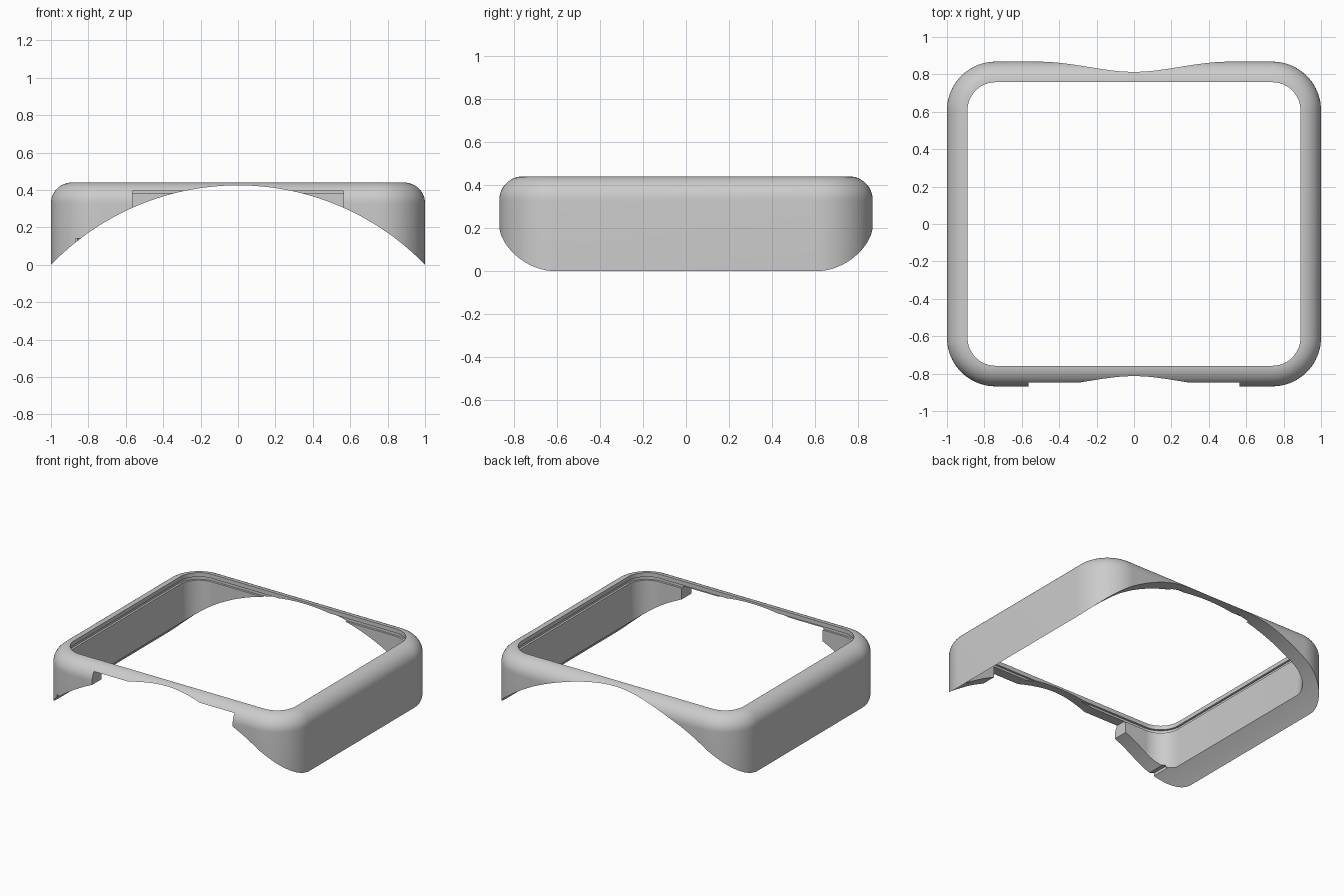
import bpy, bmesh
from math import sin, cos, pi, sqrt
from mathutils import Matrix, Vector

if "Cube" in bpy.data.objects:
    bpy.data.objects.remove(bpy.data.objects["Cube"])

HALF_X, HALF_Y, TOP = 1.0, 0.868, 0.44
CORNER, WALL = 0.26, 0.11
ARCH_TOP = 0.425

grey = bpy.data.materials.new("light_grey")
grey.use_nodes = True
colour = (0.6, 0.6, 0.6, 1)
grey.diffuse_color = colour
grey.node_tree.nodes["Principled BSDF"].inputs["Base Color"].default_value = colour


def make_object(name, bm):
    bmesh.ops.recalc_face_normals(bm, faces=bm.faces)
    mesh = bpy.data.meshes.new(name)
    bm.to_mesh(mesh)
    bm.free()
    obj = bpy.data.objects.new(name, mesh)
    mesh.materials.append(grey)
    bpy.context.collection.objects.link(obj)
    return obj


def rounded_loop(bm, inset, z, steps=20):
    """One rounded rectangle of vertices, inset from the outer outline."""
    loop = []
    for quarter, (sx, sy) in enumerate([(1, 1), (-1, 1), (-1, -1), (1, -1)]):
        for i in range(steps + 1):
            a = (quarter + i / steps) * pi / 2
            r = CORNER - inset
            loop.append(bm.verts.new((sx * (HALF_X - CORNER) + r * cos(a),
                                      sy * (HALF_Y - CORNER) + r * sin(a), z)))
    return loop


def box(name, low, high):
    bm = bmesh.new()
    low, high = Vector(low), Vector(high)
    size = Matrix.Diagonal((*(high - low), 1))
    bmesh.ops.create_cube(bm, size=1, matrix=Matrix.Translation((low + high) / 2) @ size)
    return make_object(name, bm)


# Wall section: outer side, rounded top edge, inner side with a shallow groove
section = [(0, -0.05)]
for i in range(13):
    a = i / 12 * pi / 2
    section.append((WALL * (1 - cos(a)), TOP - WALL + WALL * sin(a)))
section += [(WALL, 0.41), (WALL - 0.015, 0.41), (WALL - 0.015, 0.385),
            (WALL, 0.385), (WALL, -0.05)]

# Frame swept around the rounded rectangle
bm = bmesh.new()
loops = [rounded_loop(bm, inset, z) for inset, z in section]
count = len(loops[0])
for k, loop in enumerate(loops):
    following = loops[(k + 1) % len(loops)]
    for i in range(count):
        j = (i + 1) % count
        bm.faces.new((loop[i], loop[j], following[j], following[i]))
frame = make_object("bezel_frame", bm)

# Arched underside cutter
radius = (HALF_X ** 2 + ARCH_TOP ** 2) / (2 * ARCH_TOP)
bm = bmesh.new()
bmesh.ops.create_cone(bm, cap_ends=True, segments=360, radius1=radius, radius2=radius, depth=3,
                      matrix=Matrix.Translation((0, 0, ARCH_TOP - radius)) @ Matrix.Rotation(pi / 2, 4, 'X'))
arch = make_object("arch_cutter", bm)

# Wide front gap and the small slot beside the corner
gap = box("front_gap_cutter", (-0.565, -1, -0.2), (0.565, -0.6, 0.395))
slot = box("small_slot_cutter", (-0.87, -1, -0.2), (-0.83, -0.7, 0.14))

bpy.ops.object.select_all(action='DESELECT')
bpy.context.view_layer.objects.active = frame
frame.select_set(True)
for cutter in (arch, gap, slot):
    cutter.hide_render = True
    mod = frame.modifiers.new(cutter.name, 'BOOLEAN')
    mod.operation = 'DIFFERENCE'
    mod.solver = 'EXACT'
    mod.object = cutter
    bpy.ops.object.modifier_apply(modifier=mod.name)
    bpy.data.objects.remove(cutter)

bpy.ops.object.shade_smooth_by_angle()
